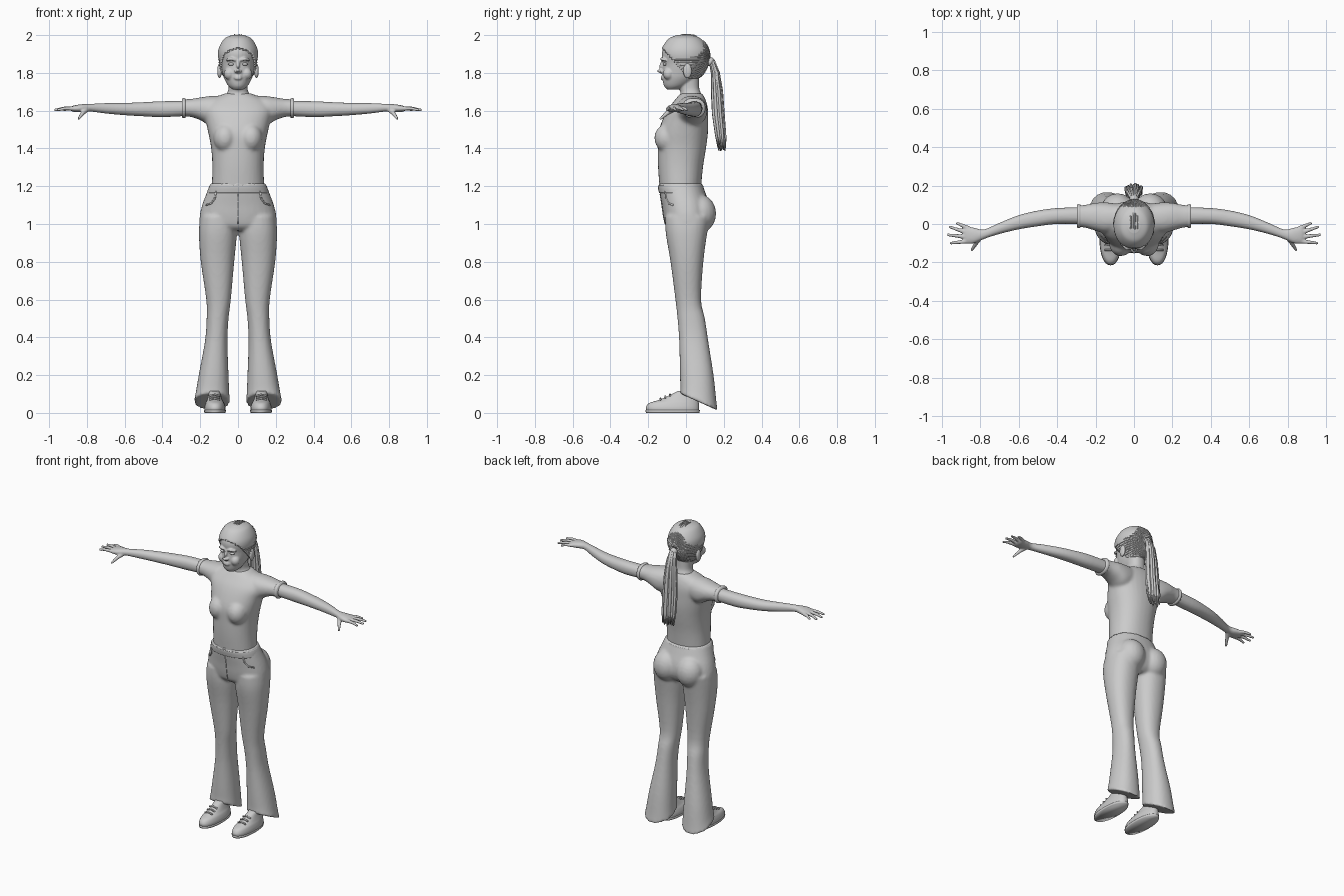
import bpy, bmesh, math, random
from mathutils import Vector, Matrix
from mathutils.bvhtree import BVHTree

random.seed(4)
if "Cube" in bpy.data.objects:
    bpy.data.objects.remove(bpy.data.objects["Cube"])

grey = bpy.data.materials.new("plain grey")
grey.use_nodes = True
grey.diffuse_color = (0.6, 0.6, 0.6, 1)
grey.node_tree.nodes["Principled BSDF"].inputs["Base Color"].default_value = grey.diffuse_color


def skin(bm, rings, caps=True):
    """Bridge a list of point rings into a tube."""
    loops = [[bm.verts.new(p) for p in ring] for ring in rings]
    for a, b in zip(loops, loops[1:]):
        for i in range(len(a)):
            j = (i + 1) % len(a)
            bm.faces.new((a[i], a[j], b[j], b[i]))
    if caps:
        bm.faces.new(loops[0][::-1])
        bm.faces.new(loops[-1])


def smooth_rows(rows, steps):
    """Catmull-Rom interpolation of the section table."""
    rows = [Vector(r) for r in rows]
    out = []
    for i in range(len(rows) - 1):
        a, b, c, d = rows[max(i - 1, 0)], rows[i], rows[i + 1], rows[min(i + 2, len(rows) - 1)]
        for s in range(steps):
            t = s / steps
            out.append(b + (c - a) * (t / 2) + (a * 2 - b * 5 + c * 4 - d) * (t * t / 2)
                       + (b * 3 - a - c * 3 + d) * (t ** 3 / 2))
    return out + [rows[-1]]


def loft(bm, axis, rows, n=32, steps=4, power=0.9, caps=True):
    """Rows hold: position, low and high of the two cross axes, tilt."""
    rings = []
    for t, a0, a1, b0, b1, tilt in smooth_rows([tuple(r) + (0,) * (6 - len(r)) for r in rows], steps):
        ring = []
        for k in range(n):
            c, s = math.cos(math.tau * k / n), math.sin(math.tau * k / n)
            c = math.copysign(abs(c) ** power, c)
            s = math.copysign(abs(s) ** power, s)
            a, b = (a0 + a1) / 2 + c * (a1 - a0) / 2, (b0 + b1) / 2 + s * (b1 - b0) / 2
            p = t + tilt * s
            ring.append((a, b, p) if axis == "z" else (p, a, b))
        rings.append(ring)
    skin(bm, rings, caps)


def tube(bm, points, radii, n=8):
    points = [Vector(p) for p in points]
    rings = []
    for i, p in enumerate(points):
        d = points[min(i + 1, len(points) - 1)] - points[max(i - 1, 0)]
        q = d.to_track_quat("Z", "Y")
        r = radii[i] if isinstance(radii, (list, tuple)) else radii
        rings.append([p + q @ Vector((r * math.cos(math.tau * k / n), r * math.sin(math.tau * k / n), 0))
                      for k in range(n)])
    skin(bm, rings)


def ball(bm, centre, size):
    m = Matrix.Translation(centre) @ Matrix.Diagonal((*size, 1))
    bmesh.ops.create_uvsphere(bm, u_segments=20, v_segments=12, radius=1, matrix=m)


def mirror(bm):
    """Copy everything built so far to the other side."""
    copy = bmesh.ops.duplicate(bm, geom=bm.verts[:] + bm.edges[:] + bm.faces[:])["geom"]
    for v in copy:
        if isinstance(v, bmesh.types.BMVert):
            v.co.x *= -1
    bmesh.ops.reverse_faces(bm, faces=[f for f in copy if isinstance(f, bmesh.types.BMFace)])


def build(name, bm, voxel=0, relax=4, shell=0):
    bmesh.ops.recalc_face_normals(bm, faces=bm.faces)
    mesh = bpy.data.meshes.new(name)
    bm.to_mesh(mesh)
    mesh.materials.append(grey)
    mesh.shade_smooth()
    ob = bpy.data.objects.new(name, mesh)
    bpy.context.collection.objects.link(ob)
    if voxel:
        m = ob.modifiers.new("blend", "REMESH")
        m.mode, m.voxel_size, m.use_smooth_shade = "VOXEL", voxel, True
        m = ob.modifiers.new("relax", "SMOOTH")
        m.factor, m.iterations = 0.5, relax
    if shell:
        m = ob.modifiers.new("thickness", "SOLIDIFY")
        m.thickness = shell
    return ob


def surface(ob):
    bpy.context.view_layer.update()
    return BVHTree.FromObject(ob, bpy.context.evaluated_depsgraph_get())


# Shirt: sleeves, bust and torso blended into one surface
bm = bmesh.new()
loft(bm, "x", [(.06, -.03, .1, 1.54, 1.68), (.14, -.05, .112, 1.52, 1.678), (.2, -.035, .11, 1.55, 1.67),
               (.25, -.02, .1, 1.567, 1.662), (.295, -.015, .097, 1.568, 1.66)])
ball(bm, (.068, -.1, 1.455), (.062, .068, .075))
mirror(bm)
loft(bm, "z", [(1.17, -.14, .14, -.138, .078), (1.3, -.136, .136, -.148, .09), (1.4, -.142, .142, -.15, .106),
               (1.48, -.157, .157, -.148, .116), (1.55, -.172, .172, -.125, .118), (1.61, -.185, .185, -.095, .116),
               (1.655, -.15, .15, -.06, .105), (1.685, -.085, .085, -.035, .09), (1.692, -.07, .07, -.025, .085)])
build("shirt", bm, .009, 6)

# Sleeve hems
bm = bmesh.new()
loft(bm, "x", [(.278, -.018, .1, 1.563, 1.664), (.287, -.021, .103, 1.56, 1.667), (.297, -.018, .1, 1.564, 1.664)])
mirror(bm)
build("sleeve_hems", bm)

# Arms and hands
bm = bmesh.new()
loft(bm, "x", [(.25, 0, .088, 1.573, 1.652), (.4, 0, .083, 1.566, 1.65), (.5, -.012, .07, 1.57, 1.645),
               (.6, -.028, .046, 1.576, 1.641), (.7, -.052, .006, 1.585, 1.64), (.78, -.078, -.028, 1.595, 1.636),
               (.83, -.1, -.02, 1.592, 1.634), (.87, -.103, -.012, 1.594, 1.627), (.885, -.095, -.02, 1.6, 1.62)], n=20)
fingers = [((.86, -.022), (.925, .006)), ((.87, -.045), (.962, -.014)),
           ((.875, -.067), (.972, -.056)), ((.87, -.09), (.958, -.1))]
for (x, y), (u, v) in fingers:
    tube(bm, [(x, y, 1.611), ((x + u) / 2, (y + v) / 2, 1.612), (u, v, 1.603)], [.012, .01, .007])
tube(bm, [(.8, -.065, 1.61), (.822, -.1, 1.587), (.845, -.138, 1.555)], [.017, .012, .007])
mirror(bm)
build("arms_and_hands", bm, .005, 3)

# Trousers: flared legs, buttocks and hips
bm = bmesh.new()
loft(bm, "z", [(1.04, .01, .2, -.11, .13), (.95, .006, .207, -.107, .112), (.8, .02, .197, -.082, .092),
               (.6, .038, .168, -.056, .08), (.5, .05, .166, -.045, .1), (.38, .056, .175, -.036, .118),
               (.2, .05, .208, -.032, .146), (.1, .046, .225, -.03, .16, -.03), (.058, .043, .235, -.032, .167, -.045)])
ball(bm, (.085, .075, 1.055), (.088, .085, .1))
mirror(bm)
loft(bm, "z", [(1.215, -.147, .147, -.145, .086), (1.16, -.168, .168, -.138, .105), (1.1, -.19, .19, -.128, .125),
               (1.04, -.203, .203, -.12, .13), (.99, -.195, .195, -.107, .11), (.965, -.1, .1, -.08, .08)])
trousers = build("trousers", bm, .009, 5)

# Waistband, pocket edges and fly seam laid on the trousers
tree = surface(trousers)
bm = bmesh.new()
pocket = [Vector((.115, -1, 1.175)), Vector((.122, -1, 1.135)), Vector((.14, -1, 1.11)), Vector((.168, -1, 1.1))]
hits = [tree.ray_cast(p, Vector((0, 1, 0)))[0] for p in pocket]
tube(bm, [h for h in hits if h], .005, 6)
mirror(bm)
fly = [tree.ray_cast(Vector((0, -1, z / 100)), Vector((0, 1, 0)))[0] for z in range(100, 120, 4)]
tube(bm, [h for h in fly if h], .003, 6)
build("pocket_and_fly_seams", bm)
bm = bmesh.new()
loft(bm, "z", [(1.165, -.163, .163, -.143, .1), (1.19, -.156, .156, -.148, .094), (1.205, -.15, .15, -.149, .09)], n=48)
build("waistband", bm)

# Shoes with soles
bm = bmesh.new()
loft(bm, "z", [(.012, .066, .178, -.21, .07), (.03, .066, .178, -.212, .07), (.052, .073, .172, -.195, .068),
               (.068, .082, .165, -.145, .066), (.09, .09, .158, -.095, .064), (.115, .096, .155, -.045, .062)])
loft(bm, "z", [(0, .066, .178, -.212, .072), (.014, .064, .18, -.215, .073)], steps=1)
for y, z in ((-.135, .075), (-.11, .086), (-.085, .096)):
    tube(bm, [(.095, y, z - .005), (.123, y, z + .002), (.152, y, z - .005)], .005, 6)
mirror(bm)
build("shoes", bm)

# Head, neck and facial forms
bm = bmesh.new()
ball(bm, (.098, .008, 1.81), (.012, .024, .04))
ball(bm, (.045, -.092, 1.795), (.03, .03, .032))
tube(bm, [(.012, -.126, 1.868), (.037, -.129, 1.874), (.062, -.11, 1.866)], [.007, .009, .006])
ball(bm, (.011, -.132, 1.808), (.01, .01, .008))
mirror(bm)
head_rows = [(1.712, -.028, .028, -.1, -.045), (1.732, -.052, .052, -.117, .01), (1.77, -.073, .073, -.124, .06),
             (1.81, -.084, .084, -.125, .092), (1.85, -.092, .092, -.122, .11), (1.9, -.099, .099, -.128, .117),
             (1.94, -.091, .091, -.116, .105), (1.975, -.064, .064, -.083, .07), (1.993, -.025, .025, -.04, .025)]
loft(bm, "z", head_rows, power=1)
loft(bm, "z", [(1.6, -.1, .1, -.06, .1), (1.66, -.085, .085, -.045, .09), (1.69, -.06, .06, -.03, .08),
               (1.72, -.05, .05, -.035, .07), (1.78, -.052, .052, -.045, .07)])
tube(bm, [(0, -.12, 1.866), (0, -.133, 1.835), (0, -.145, 1.811), (0, -.128, 1.802)], [.009, .01, .012, .008])
for z, r in ((1.781, .006), (1.771, .008)):
    tube(bm, [(-.026, -.114, 1.776), (-.01, -.127, z), (.01, -.127, z), (.026, -.114, 1.776)], [.003, r, r, .003])
build("head_and_neck", bm, .005, 3)

# Eyes
bm = bmesh.new()
ball(bm, (.036, -.112, 1.846), (.016, .011, .008))
mirror(bm)
build("eyes", bm)


# Hair cap, cut back along the hairline
def has_hair(p):
    return p.z > max(1.92 - 1.1 * (p.y + .115), 1.772)


bm = bmesh.new()
grow = .007
loft(bm, "z", [(z + grow * (z > 1.95), a - grow, b + grow, c - grow, d + grow) for z, a, b, c, d in head_rows],
     n=64, steps=8, power=1)
bmesh.ops.delete(bm, geom=[f for f in bm.faces if not has_hair(f.calc_center_median())], context="FACES")
cap = build("hair_cap", bm, shell=.01)

# Combed strands drawn back to the tie
tree = surface(cap)
bm = bmesh.new()
for i in range(54):
    a = math.tau * i / 54
    path = []
    for k in range(26):
        t = .12 + k * .115
        p = Vector((.1 * math.sin(t) * math.cos(a), .13 * math.cos(t), 1.87 + .13 * math.sin(t) * math.sin(a)))
        near = tree.find_nearest(p)[0]
        if not has_hair(near) or (near - p).length > .05:
            break
        path.append(near + (p - Vector((0, 0, 1.87))).normalized() * random.uniform(-.001, .003))
    if len(path) > 3:
        tube(bm, path, [.0035] * (len(path) - 1) + [.001], 5)
build("hair_strands", bm)

# Ponytail of separate locks with a tie
bm = bmesh.new()
for i in range(34):
    a, r = math.tau * i * .382, math.sqrt((i + .5) / 34)
    dx, dy, end = r * math.cos(a), r * math.sin(a), random.uniform(1.385, 1.43)
    tube(bm, [(dx * .015, .115, 1.865 + dy * .015), (dx * .02, .138 + dy * .01, 1.855 + dy * .012),
              (dx * .03, .155 + dy * .018, 1.8), (dx * .04, .163 + dy * .026, 1.7), (dx * .045, .17 + dy * .028, 1.58),
              (dx * .046, .182 + dy * .025, 1.47), (dx * .042, .189 + dy * .022, end)],
         [.005, .006, .008, .009, .009, .008, .003], 6)
build("ponytail", bm)
bm = bmesh.new()
tube(bm, [(0, .118, 1.862), (0, .13, 1.858), (0, .14, 1.85)], [.022, .025, .02], 16)
build("hair_tie", bm)
